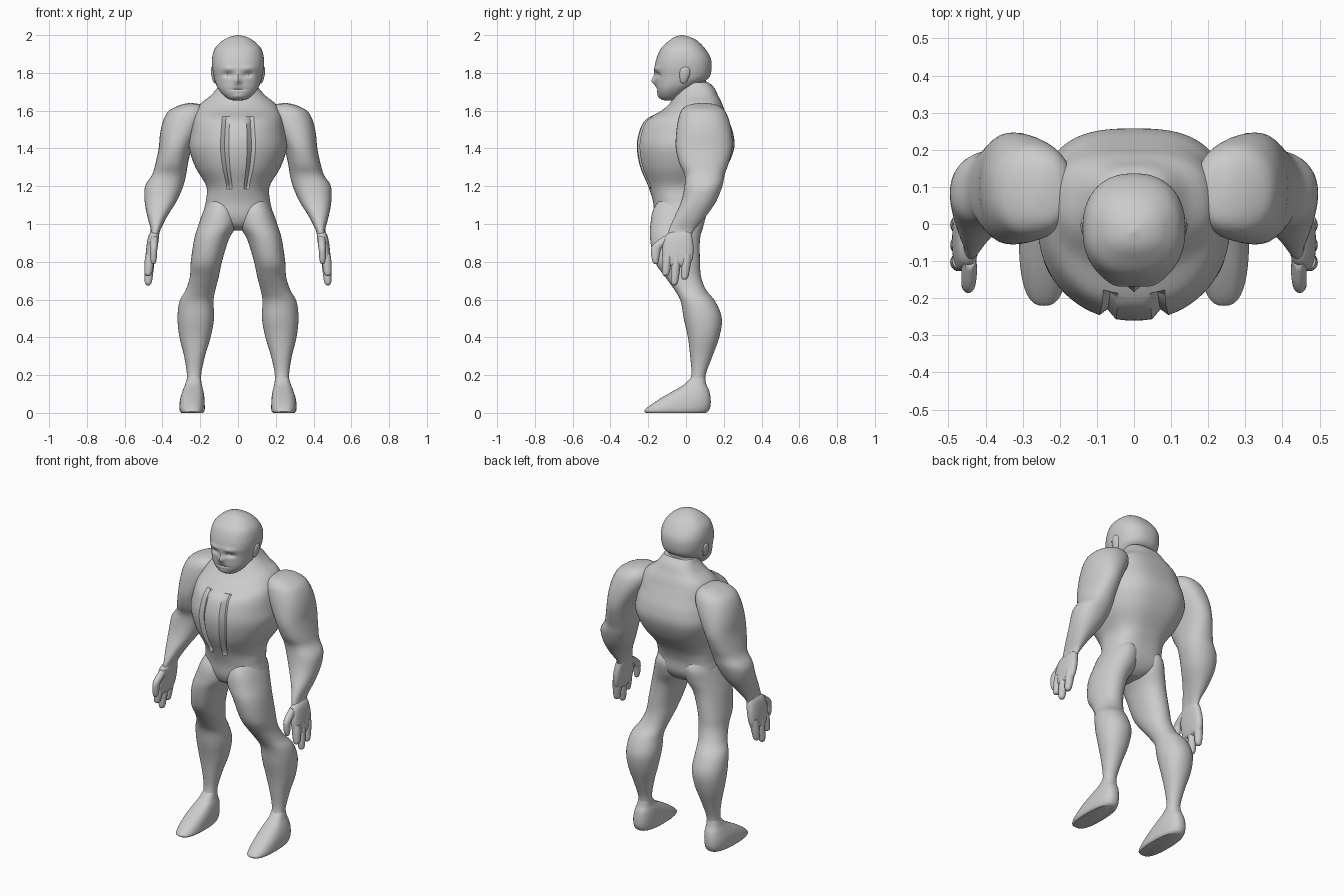
import bpy, bmesh, math
from mathutils import Vector


def spline(rows, steps):
    """Smoothly interpolate section rows (Catmull-Rom)."""
    out = []
    for i in range(len(rows) - 1):
        p0, p1 = rows[max(i - 1, 0)], rows[i]
        p2, p3 = rows[i + 1], rows[min(i + 2, len(rows) - 1)]
        for s in range(steps):
            t = s / steps
            out.append([b + 0.5 * t * (c - a + t * (2 * a - 5 * b + 4 * c - d + t * (3 * (b - c) + d - a)))
                        for a, b, c, d in zip(p0, p1, p2, p3)])
    out.append(list(rows[-1]))
    return out


def loft(name, rows, seg=32, steps=4, front=2.0, back=2.0, mirror=False, deform=None):
    """Loft horizontal rounded sections; each row is (z, x0, x1, y0, y1)."""
    bm = bmesh.new()
    rings = []
    for z, x0, x1, y0, y1 in spline(rows, steps):
        ring = []
        for i in range(seg):
            a = 2 * math.pi * i / seg
            c, s = math.cos(a), math.sin(a)
            e = 2 / (front if s < 0 else back)
            x = (x0 + x1) / 2 + (x1 - x0) / 2 * math.copysign(abs(c) ** e, c)
            y = (y0 + y1) / 2 + (y1 - y0) / 2 * math.copysign(abs(s) ** e, s)
            p = Vector((x, y, z))
            if deform:
                p = deform(p, i)
            ring.append(bm.verts.new(p))
        rings.append(ring)
    for r0, r1 in zip(rings, rings[1:]):
        for i in range(seg):
            j = (i + 1) % seg
            bm.faces.new((r0[i], r0[j], r1[j], r1[i]))
    bm.faces.new(rings[0])
    bm.faces.new(rings[-1])
    bmesh.ops.recalc_face_normals(bm, faces=bm.faces)
    me = bpy.data.meshes.new(name)
    bm.to_mesh(me)
    bm.free()
    ob = bpy.data.objects.new(name, me)
    bpy.context.collection.objects.link(ob)
    bpy.ops.object.select_all(action='DESELECT')
    ob.select_set(True)
    bpy.context.view_layer.objects.active = ob
    bpy.ops.object.shade_smooth_by_angle(angle=math.radians(40))
    if mirror:
        ob.modifiers.new("Mirror", 'MIRROR')
    return ob


def sym(rows):
    return [(z, -w, w, y0, y1) for z, w, y0, y1 in rows]


# Torso with two suit seams down the chest
def seams(p, i):
    if i in (51, 57) and 1.19 < p.z < 1.56:
        p.y += 0.022
    return p


loft("torso", sym([
    (0.965, 0.03, -0.09, 0.03), (0.99, 0.10, -0.14, 0.07), (1.04, 0.18, -0.165, 0.10),
    (1.12, 0.17, -0.175, 0.11), (1.20, 0.168, -0.20, 0.145), (1.30, 0.225, -0.242, 0.215),
    (1.40, 0.258, -0.26, 0.255), (1.48, 0.25, -0.25, 0.25), (1.55, 0.235, -0.215, 0.225),
    (1.60, 0.22, -0.13, 0.205), (1.64, 0.195, -0.085, 0.19), (1.68, 0.145, -0.06, 0.17),
    (1.72, 0.11, -0.04, 0.15), (1.75, 0.095, -0.03, 0.12)]),
    seg=72, steps=6, front=2.1, back=2.8, deform=seams)

# Neck
loft("neck", sym([(1.58, 0.12, -0.09, 0.14), (1.66, 0.09, -0.075, 0.12),
                  (1.74, 0.085, -0.06, 0.11), (1.80, 0.08, -0.05, 0.10)]))

# Head: (x, z, x spread, z spread, y push) features on the face
FEATURES = [(0.052, 1.79, 0.024, 0.012, 0.016), (-0.052, 1.79, 0.024, 0.012, 0.016),
            (0.05, 1.823, 0.035, 0.012, -0.008), (-0.05, 1.823, 0.035, 0.012, -0.008),
            (0, 1.757, 0.016, 0.020, -0.022), (0, 1.79, 0.012, 0.025, -0.006),
            (0, 1.713, 0.035, 0.005, 0.007), (0, 1.675, 0.03, 0.012, -0.006)]


def face(p, i):
    if p.y < -0.03:
        x, z = p.x, p.z
        for fx, fz, sx, sz, d in FEATURES:
            p.y += d * math.exp(-((x - fx) / sx) ** 2 - ((z - fz) / sz) ** 2)
    return p


loft("head", sym([
    (1.655, 0.025, -0.115, -0.07), (1.664, 0.055, -0.135, -0.04), (1.69, 0.085, -0.15, -0.005),
    (1.72, 0.107, -0.157, 0.04), (1.75, 0.12, -0.16, 0.09), (1.78, 0.128, -0.162, 0.125),
    (1.83, 0.137, -0.165, 0.136), (1.88, 0.137, -0.155, 0.13), (1.93, 0.122, -0.132, 0.10),
    (1.97, 0.083, -0.09, 0.06), (1.99, 0.045, -0.06, 0.02), (2.0, 0.004, -0.025, -0.015)]),
    seg=80, steps=7, front=2.3, back=2.3, deform=face)

# Ears
loft("ear", [(1.745, 0.115, 0.124, -0.02, -0.005), (1.755, 0.11, 0.132, -0.03, 0.005),
             (1.79, 0.115, 0.142, -0.035, 0.02), (1.82, 0.12, 0.144, -0.03, 0.02),
             (1.83, 0.125, 0.14, -0.015, 0.01)], seg=16, mirror=True)

# Arms, shoulder to wrist
loft("arm", [
    (1.64, 0.24, 0.26, 0.07, 0.11), (1.63, 0.19, 0.305, 0.01, 0.165), (1.60, 0.165, 0.365, -0.025, 0.205),
    (1.55, 0.17, 0.395, -0.042, 0.228), (1.48, 0.205, 0.412, -0.052, 0.243),
    (1.40, 0.245, 0.42, -0.054, 0.245), (1.32, 0.265, 0.437, -0.035, 0.225),
    (1.26, 0.275, 0.455, -0.008, 0.205), (1.20, 0.29, 0.492, -0.008, 0.192),
    (1.12, 0.325, 0.494, -0.025, 0.16), (1.04, 0.375, 0.48, -0.06, 0.105),
    (0.97, 0.41, 0.462, -0.09, 0.045), (0.93, 0.42, 0.468, -0.095, 0.025)],
    seg=40, front=2.3, back=2.2, mirror=True)

# Hands: palm, thumb and three fingers
loft("palm", [(0.96, 0.42, 0.46, -0.08, 0.025), (0.935, 0.418, 0.475, -0.11, 0.032),
              (0.88, 0.425, 0.485, -0.125, 0.04), (0.82, 0.435, 0.49, -0.125, 0.036),
              (0.785, 0.445, 0.487, -0.115, 0.02), (0.775, 0.46, 0.475, -0.09, 0.0)],
     front=2.6, back=2.6, mirror=True)
loft("thumb", [(0.935, 0.425, 0.46, -0.12, -0.06), (0.90, 0.423, 0.465, -0.165, -0.09),
               (0.87, 0.427, 0.465, -0.185, -0.13), (0.82, 0.43, 0.465, -0.182, -0.142),
               (0.795, 0.436, 0.46, -0.174, -0.147), (0.788, 0.445, 0.452, -0.165, -0.155)],
     seg=20, mirror=True)
for n, (base, tip, low) in enumerate([(-0.098, -0.108, 0.725), (-0.05, -0.062, 0.675), (0.005, -0.008, 0.705)]):
    rows = []
    for t, r in [(0, 0.024), (0.35, 0.025), (0.7, 0.022), (0.93, 0.017), (1, 0.005)]:
        z, y, x = 0.84 + (low - 0.84) * t, base + (tip - base) * t, 0.466 + 0.01 * t
        rows.append((z, x - r, x + r, y - r, y + r))
    loft("finger_%d" % (n + 1), rows, seg=20, mirror=True)

# Legs, hip to ankle
loft("leg", [
    (1.15, 0.04, 0.14, -0.12, 0.07), (1.08, 0.01, 0.178, -0.172, 0.108),
    (1.0, 0.004, 0.208, -0.188, 0.095), (0.92, 0.048, 0.232, -0.19, 0.074),
    (0.80, 0.085, 0.25, -0.165, 0.074), (0.72, 0.102, 0.255, -0.11, 0.08),
    (0.65, 0.12, 0.277, -0.06, 0.107), (0.59, 0.13, 0.31, -0.028, 0.155),
    (0.50, 0.127, 0.32, -0.012, 0.19), (0.40, 0.145, 0.31, 0.01, 0.176),
    (0.30, 0.175, 0.285, 0.022, 0.14), (0.20, 0.195, 0.27, 0.028, 0.104),
    (0.13, 0.19, 0.275, 0.0, 0.105)], seg=40, front=2.2, back=2.1, mirror=True)

# Feet: low wedge shoes
loft("foot", [
    (0.0, 0.185, 0.30, -0.212, 0.105), (0.012, 0.177, 0.308, -0.22, 0.12),
    (0.04, 0.176, 0.31, -0.19, 0.13), (0.08, 0.178, 0.305, -0.13, 0.13),
    (0.12, 0.184, 0.292, -0.06, 0.122), (0.15, 0.192, 0.28, -0.01, 0.108),
    (0.19, 0.198, 0.268, 0.03, 0.10)], seg=40, front=2.6, back=2.4, mirror=True)
